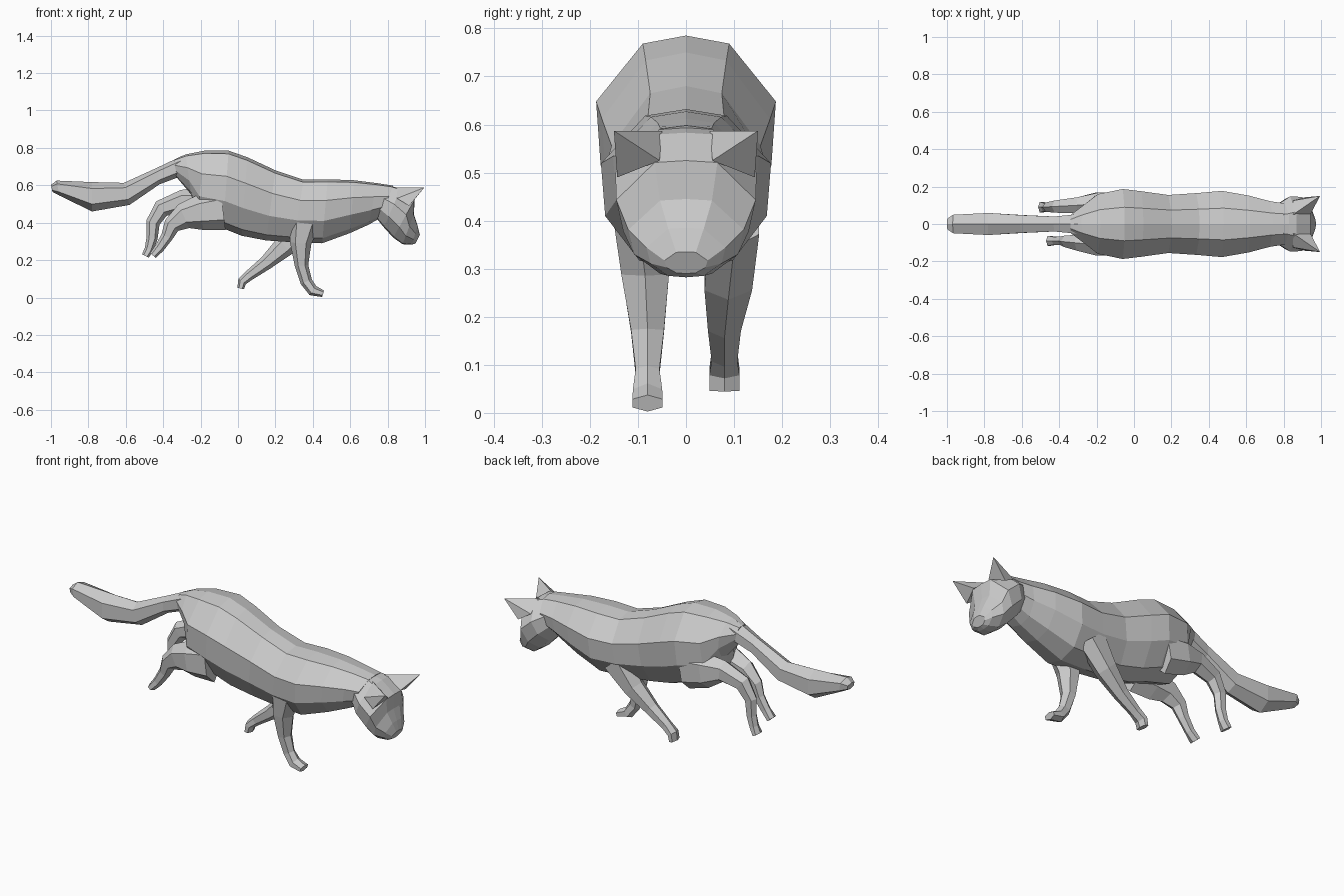
import bpy, bmesh, math
from mathutils import Vector


def finish(name, bm):
    bmesh.ops.recalc_face_normals(bm, faces=bm.faces[:])
    me = bpy.data.meshes.new(name)
    bm.to_mesh(me)
    bm.free()
    ob = bpy.data.objects.new(name, me)
    bpy.context.collection.objects.link(ob)
    return ob


def skin(name, rings):
    # bridges equal-sized rings and closes both ends
    bm = bmesh.new()
    vs = [[bm.verts.new(p) for p in r] for r in rings]
    n = len(rings[0])
    for a, b in zip(vs, vs[1:]):
        for i in range(n):
            j = (i + 1) % n
            bm.faces.new((a[i], a[j], b[j], b[i]))
    bm.faces.new(vs[0][::-1])
    bm.faces.new(vs[-1])
    return finish(name, bm)


def profile_loft(name, sections, half):
    # section: top x, top z, bottom x, bottom z, half width
    # half: (fraction from top to bottom, fraction of half width)
    rings = []
    for tx, tz, bx, bz, w in sections:
        side = [(tx + (bx - tx) * t, w * f, tz + (bz - tz) * t) for t, f in half]
        other = [(x, -y, z) for x, y, z in reversed(side) if y > 1e-6]
        rings.append(side + other)
    return skin(name, rings)


def limb(name, side, path, n=6):
    # path: x, y, z, half depth, half width
    rings = []
    for i, (x, y, z, a, b) in enumerate(path):
        p, q = path[max(i - 1, 0)], path[min(i + 1, len(path) - 1)]
        d = Vector((q[0] - p[0], 0, q[2] - p[2])).normalized()
        nrm = Vector((-d.z, 0, d.x))
        c = Vector((x, y * side, z))
        ring = []
        for k in range(n):
            t = 2 * math.pi * k / n
            ring.append(c + nrm * a * math.cos(t) + Vector((0, b * 1.1 * math.sin(t), 0)))
        rings.append(ring)
    return skin(name, rings)


ROUND = [(0, 0), (.04, .48), (.33, 1), (.65, .95), (.92, .55), (1, 0)]
FACE = [(0, 0), (.02, .45), (.40, 1), (.72, .9), (.97, .45), (1, 0)]
HEX = [(0, 0), (.22, .95), (.75, .95), (1, 0)]

# torso from rump to neck
profile_loft("body", [
    (-.34, .738, -.33, .645, .05),
    (-.28, .765, -.25, .55, .10),
    (-.18, .785, -.22, .41, .16),
    (-.05, .785, -.08, .37, .187),
    (.05, .75, .02, .33, .175),
    (.20, .68, .15, .305, .155),
    (.35, .63, .30, .295, .165),
    (.48, .632, .45, .29, .177),
    (.62, .627, .60, .345, .152),
    (.74, .612, .70, .39, .122),
    (.83, .598, .76, .425, .11)], ROUND)

# head sloping down to the muzzle
profile_loft("head", [
    (.80, .60, .735, .43, .108),
    (.87, .583, .78, .375, .147),
    (.945, .525, .83, .32, .145),
    (.94, .445, .88, .285, .12),
    (.96, .385, .93, .282, .082),
    (.972, .335, .95, .29, .045)], FACE)

# bushy tail
profile_loft("tail", [
    (-.30, .757, -.30, .65, .055),
    (-.43, .695, -.42, .605, .042),
    (-.61, .613, -.58, .495, .05),
    (-.78, .617, -.78, .46, .062),
    (-.97, .625, -.955, .545, .052),
    (-1.0, .602, -.992, .565, .03)], HEX)

# pointed ears
for side, name in ((1, "left_ear"), (-1, "right_ear")):
    bm = bmesh.new()
    pts = [(.85, .05, .587), (.85, .125, .53), (.915, .143, .49),
           (.945, .055, .525), (.995, .15, .587)]
    v = [bm.verts.new((x, y * side, z)) for x, y, z in pts]
    bm.faces.new(v[:4])
    for i in range(4):
        bm.faces.new((v[i], v[(i + 1) % 4], v[4]))
    finish(name, bm)

# front legs, one planted and one swept back
limb("right_front_leg", -1, [
    (.36, .10, .42, .09, .055),
    (.335, .085, .29, .057, .052),
    (.34, .08, .17, .036, .036),
    (.365, .08, .085, .032, .026),
    (.40, .08, .037, .03, .032),
    (.455, .08, .02, .018, .033)])
limb("left_front_leg", 1, [
    (.35, .10, .40, .09, .055),
    (.25, .088, .275, .058, .052),
    (.15, .08, .185, .038, .036),
    (.06, .08, .118, .028, .028),
    (.022, .08, .085, .024, .033),
    (.014, .08, .048, .018, .033)])

# hind legs lifted off the ground behind
limb("right_hind_leg", -1, [
    (-.08, .11, .47, .11, .06),
    (-.20, .11, .455, .095, .06),
    (-.29, .10, .435, .07, .045),
    (-.355, .093, .385, .045, .032),
    (-.38, .09, .325, .032, .024),
    (-.42, .09, .265, .026, .022),
    (-.455, .09, .225, .02, .028)])
limb("left_hind_leg", 1, [
    (-.08, .11, .48, .11, .06),
    (-.20, .11, .50, .095, .06),
    (-.30, .10, .515, .06, .045),
    (-.41, .093, .475, .048, .034),
    (-.455, .09, .40, .037, .026),
    (-.46, .09, .315, .03, .023),
    (-.475, .09, .26, .024, .024),
    (-.495, .09, .222, .02, .03)])
